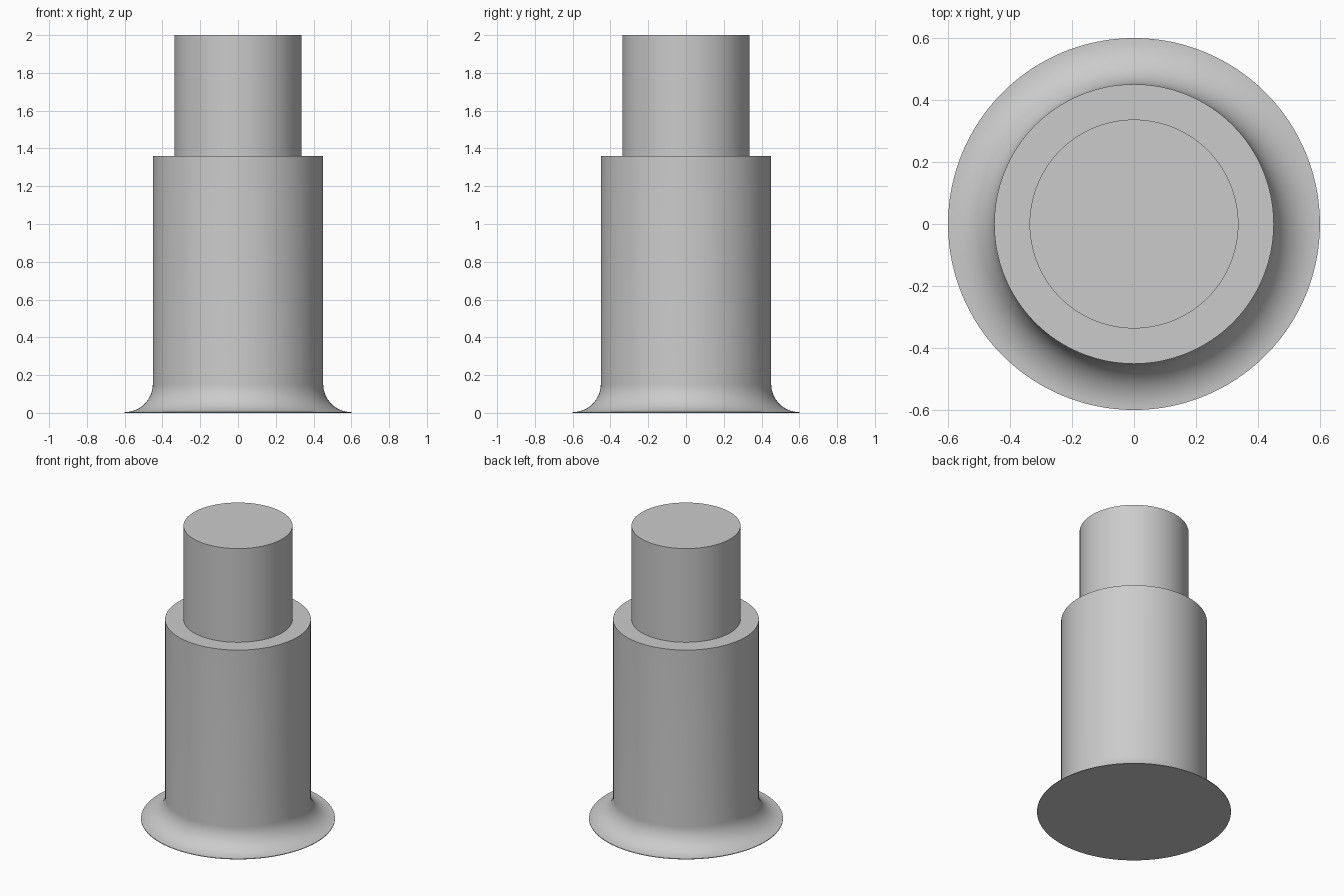
import bpy
import bmesh
from math import cos, sin, pi, radians
from mathutils import Vector

SEGMENTS = 128
PIN_R, BODY_R, FLANGE_R = 0.337, 0.451, 0.6
SHOULDER_Z, TOP_Z = 1.36, 2.0
RIM = 0.004

cube = bpy.data.objects.get("Cube")
if cube:
    bpy.data.objects.remove(cube, do_unlink=True)

grey = bpy.data.materials.new("light_grey")
grey.use_nodes = True
colour = (0.6, 0.6, 0.6, 1.0)
grey.diffuse_color = colour
grey.node_tree.nodes["Principled BSDF"].inputs["Base Color"].default_value = colour


def lathe(name, profile):
    """Spin an (r, z) profile about the z axis into a closed solid."""
    bm = bmesh.new()
    verts = [bm.verts.new((r, 0, z)) for r, z in profile]
    edges = [bm.edges.new(pair) for pair in zip(verts, verts[1:])]
    bmesh.ops.spin(bm, geom=verts + edges, cent=Vector(), axis=(0, 0, 1),
                   angle=2 * pi, steps=SEGMENTS, use_merge=False)
    bmesh.ops.remove_doubles(bm, verts=bm.verts, dist=1e-5)
    bmesh.ops.recalc_face_normals(bm, faces=bm.faces)
    mesh = bpy.data.meshes.new(name)
    bm.to_mesh(mesh)
    bm.free()
    mesh.materials.append(grey)
    obj = bpy.data.objects.new(name, mesh)
    bpy.context.collection.objects.link(obj)
    bpy.ops.object.select_all(action="DESELECT")
    obj.select_set(True)
    bpy.context.view_layer.objects.active = obj
    bpy.ops.object.shade_smooth_by_angle(angle=radians(30))
    return obj


# Main barrel with a concave fillet flaring into the thin foot flange
fillet_r = FLANGE_R - BODY_R
fillet = []
for i in range(17):
    a = i / 16 * pi / 2
    fillet.append((FLANGE_R - fillet_r * sin(a),
                   RIM + fillet_r * (1 - cos(a))))
lathe("flared_body", [(0, 0), (FLANGE_R, 0)] + fillet
      + [(BODY_R, SHOULDER_Z), (0, SHOULDER_Z)])

# Narrower pin standing on the shoulder
lathe("upper_pin", [(0, SHOULDER_Z), (PIN_R, SHOULDER_Z),
                    (PIN_R, TOP_Z), (0, TOP_Z)])
